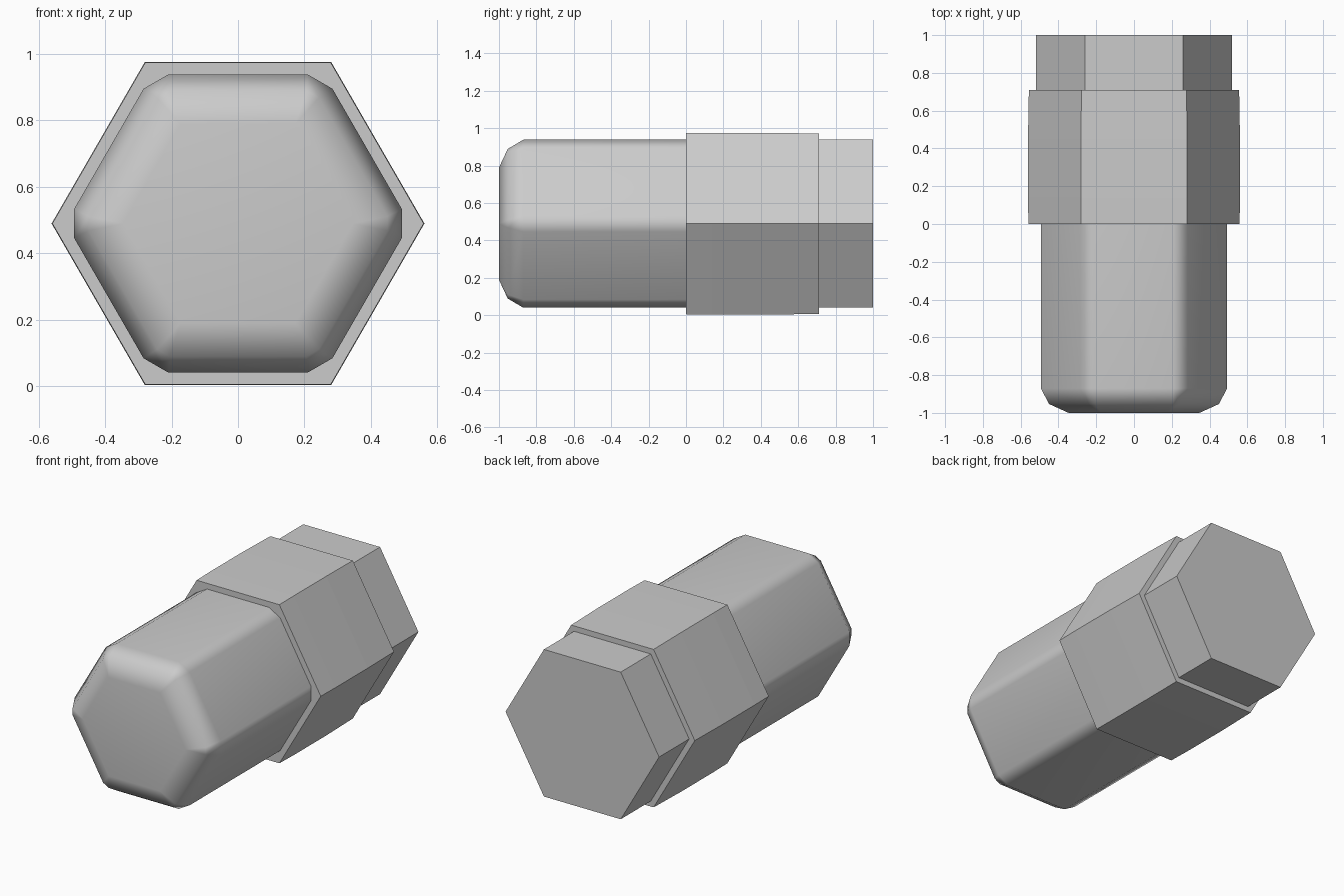
import bpy, bmesh
from math import cos, sin, radians
from mathutils import Vector

if "Cube" in bpy.data.objects:
    bpy.data.objects.remove(bpy.data.objects["Cube"])

CENTRE_Z = 0.489
K = cos(radians(30))


def hex_ring(apothem, y, cut=0.0):
    """Hexagon in the xz plane; each corner is clipped by `cut` along its edges."""
    corners = [Vector((apothem / K * cos(radians(60 * i)), y,
                       apothem / K * sin(radians(60 * i)) + CENTRE_Z)) for i in range(6)]
    if not cut:
        return corners
    ring = []
    for i, c in enumerate(corners):
        for n in (corners[i - 1], corners[(i + 1) % 6]):
            ring.append(c + (n - c).normalized() * cut)
    return ring


def loft(name, sections, smooth=False):
    """Skin a closed solid through (apothem, y, cut) sections."""
    bm = bmesh.new()
    rings = [[bm.verts.new(p) for p in hex_ring(*s)] for s in sections]
    for a, b in zip(rings, rings[1:]):
        n = len(a)
        for i in range(n):
            j = (i + 1) % n
            bm.faces.new((a[i], a[j], b[j], b[i]))
    bm.faces.new(rings[0])
    bm.faces.new(rings[-1])
    bmesh.ops.remove_doubles(bm, verts=bm.verts[:], dist=0.0005)
    bmesh.ops.recalc_face_normals(bm, faces=bm.faces[:])
    mesh = bpy.data.meshes.new(name)
    bm.to_mesh(mesh)
    bm.free()
    obj = bpy.data.objects.new(name, mesh)
    bpy.context.collection.objects.link(obj)
    if smooth:
        bpy.context.view_layer.objects.active = obj
        obj.select_set(True)
        bpy.ops.object.shade_smooth_by_angle(angle=radians(60))
        obj.select_set(False)
        obj.modifiers.new("weighted", 'WEIGHTED_NORMAL').keep_sharp = True
    return obj


# Rounded front grip: bevelled hexagonal prism with a two-step nose
loft("rounded_front_body", [(0.30, -1.0, 0.0001), (0.40, -0.953, 0.025),
                            (0.449, -0.87, 0.05), (0.449, 0.0, 0.05)], smooth=True)

# Wider middle collar with a very slight swell
loft("middle_collar", [(0.484, 0.0), (0.486, 0.14), (0.486, 0.45), (0.482, 0.71)])

# Sharp-edged rear plug
loft("rear_plug", [(0.449, 0.71), (0.449, 1.0)])
